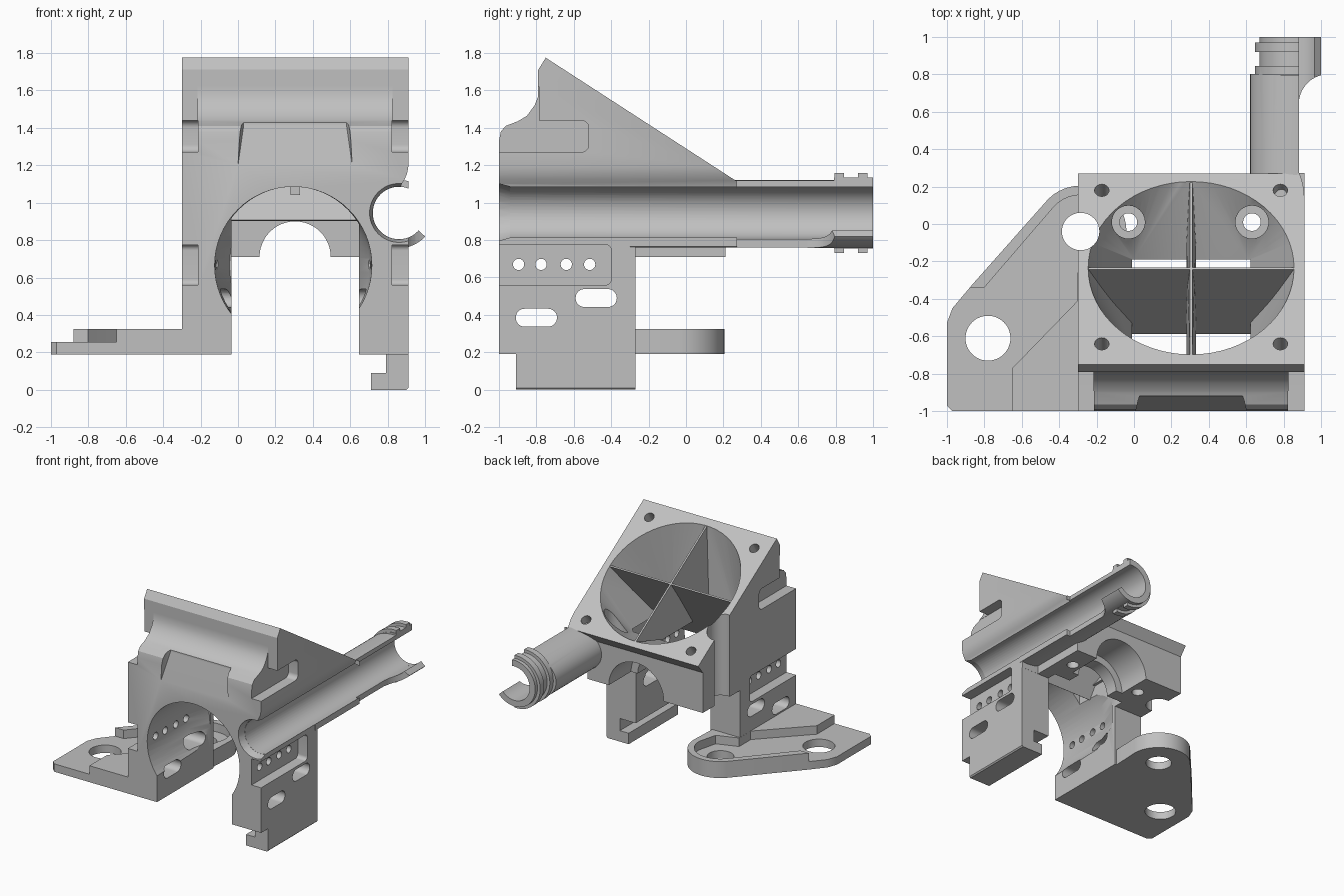
import bpy, bmesh, math
from mathutils import Vector

if "Cube" in bpy.data.objects:
    bpy.data.objects.remove(bpy.data.objects["Cube"])

grey = bpy.data.materials.new("plain grey")
grey.use_nodes = True
GREY = (0.53, 0.53, 0.53, 1)
grey.diffuse_color = GREY
grey.node_tree.nodes["Principled BSDF"].inputs["Base Color"].default_value = GREY


def finish(name, bm):
    bmesh.ops.recalc_face_normals(bm, faces=bm.faces)
    mesh = bpy.data.meshes.new(name)
    bm.to_mesh(mesh)
    bm.free()
    mesh.materials.append(grey)
    ob = bpy.data.objects.new(name, mesh)
    bpy.context.collection.objects.link(ob)
    return ob


def prism(name, points, axis, a, b):
    """Extrude a 2D outline along an axis from a to b."""
    place = {"x": lambda p, t: (t, p[0], p[1]),
             "y": lambda p, t: (p[0], t, p[1]),
             "z": lambda p, t: (p[0], p[1], t)}[axis]
    bm = bmesh.new()
    face = bm.faces.new([bm.verts.new(place(p, a)) for p in points])
    out = bmesh.ops.extrude_face_region(bm, geom=[face])
    shift = Vector(place((0, 0), b - a))
    for v in out["geom"]:
        if isinstance(v, bmesh.types.BMVert):
            v.co += shift
    return finish(name, bm)


def box(name, x0, x1, y0, y1, z0, z1):
    return prism(name, [(x0, y0), (x1, y0), (x1, y1), (x0, y1)], "z", z0, z1)


def arc(cx, cy, r, a0, a1, n=16, ry=None):
    ry = ry or r
    return [(cx + r * math.cos(math.radians(a0 + (a1 - a0) * i / n)),
             cy + ry * math.sin(math.radians(a0 + (a1 - a0) * i / n))) for i in range(n + 1)]


def ring(cx, cy, r, n=48, ry=None):
    return arc(cx, cy, r, 0, 360, n, ry)[:-1]


def rod(name, axis, cx, cy, r, a, b, ry=None):
    return prism(name, ring(cx, cy, r, 48, ry), axis, a, b)


def hull(name, points):
    bm = bmesh.new()
    for p in points:
        bm.verts.new(p)
    out = bmesh.ops.convex_hull(bm, input=bm.verts)
    bmesh.ops.delete(bm, geom=[g for g in out["geom_interior"] if g.is_valid], context="VERTS")
    return finish(name, bm)


def combine(target, others, operation="DIFFERENCE"):
    bpy.context.view_layer.objects.active = target
    for other in others:
        mod = target.modifiers.new("bool", "BOOLEAN")
        mod.operation, mod.object, mod.solver = operation, other, "EXACT"
        bpy.ops.object.modifier_apply(modifier=mod.name)
        bpy.data.objects.remove(other)


def capsule(name, y0, y1, z0, z1, r, x0, x1):
    """Rounded rectangle in the side plane, extruded in x."""
    pts = []
    for cy, cz, a in ((y1 - r, z1 - r, 0), (y0 + r, z1 - r, 90),
                      (y0 + r, z0 + r, 180), (y1 - r, z0 + r, 270)):
        pts += arc(cy, cz, r, a, a + 90, 8)
    return prism(name, pts, "x", x0, x1)


# Sloping fan face frame
MID = 0.305
TILT = math.atan2(0.66, 1.02)
DOWN = Vector((0, math.cos(TILT), -math.sin(TILT)))
NORMAL = Vector((0, math.sin(TILT), math.cos(TILT)))
SIDE = Vector((1, 0, 0))


def on_slope(x, y):
    return Vector((x, y, 1.775 - (y + 0.75) * 0.66 / 1.02))


CENTRE = on_slope(MID, -0.235)

# Main body, extruded from its side outline
body = prism("body", [(-1, .19), (-.27, .19), (-.27, .71), (.21, .71), (.21, 1.04), (.27, 1.115),
                      (-.75, 1.775), (-.79, 1.71), (-.79, 1.57), (-.81, 1.52), (-.85, 1.465),
                      (-.9, 1.435), (-.965, 1.41), (-.99, 1.38), (-1, 1.33)], "x", -.3, .91)
combine(body, [box("corner", .75, 1.2, -.269, .5, .5, .8)])

# Screw holes square to the fan face
for x in (-.172, .782):
    for y, depth in ((.18, .16), (-.64, .38)):
        top = on_slope(x, y)
        combine(body, [hull("screw_hole", [top + SIDE * p[0] + DOWN * p[1] - NORMAL * d
                                           for d in (-.05, depth) for p in ring(0, 0, .039, 16)])])

# Cable tube with its ribbed end
combine(body, [rod("tube", "y", .86, .94, .24, -.3, .8, .18),
               rod("neck", "y", .86, .945, .19, .79, 1.0),
               rod("rib", "y", .86, .945, .215, .795, .845),
               rod("rib", "y", .86, .945, .215, .92, .97)], "UNION")
combine(body, [box("trim", .88, 1.3, .272, 1.2, .5, 1.4),
               box("trim", .912, 1.3, -1.2, .3, .5, 1.4)])

# Duct funnel, nozzle cavity and tapering front bore
rim = [CENTRE + SIDE * p[0] + DOWN * p[1] + NORMAL * h
       for h in (0, .05) for p in ring(0, 0, .55, 64)]
floor = [(x, y, .98) for x in (0, .61) for y in (-.7, -.19)]
bore = [(p[0], y, p[1]) for y, r in ((-1.01, .42), (-.5, .408), (-.31, .34))
        for p in ring(.295, .665, r, 64, .42)]
combine(body, [hull("funnel", rim + floor),
               box("cavity", -.035, .645, -.7, -.19, -.5, 1.0),
               box("leg_gap", -.035, .645, -1.2, -.19, -.5, .705),
               hull("front_bore", bore)])

# Cable channel with eased edge, arches, access hole and screw counterbores
flare = hull("flare", [(p[0], y, p[1]) for y, r in ((-1.01, .16), (-.94, .141))
                       for p in ring(.86, .945, r)])
eased = [(.865, 1.07), (.875, 1.1), (.89, 1.125), (.903, 1.155), (.911, 1.2), (.96, 1.2), (.96, 1.07)]
combine(body, [rod("channel", "y", .86, .945, .14, -1.1, 1.1), flare,
               prism("eased_edge", eased, "y", -1.1, .271),
               rod("arch", "y", MID, .71, .19, -.4, .4),
               rod("arch_step", "y", MID, .71, .25, -.08, .4),
               rod("access", "z", -.285, -.04, .1, .3, 1.9)])
for x in (-.03, .63):
    combine(body, [rod("counterbore", "z", x, .01, .088, .8, 1.9),
                   rod("flange_hole", "z", x, .01, .047, .5, 1.0)])

# Shallow sloping dish in the front and open ends of the valley
dish = [(x, y, z) for x in (0, .61) for y, z in ((-1.0, 1.2), (-1.1, 1.2), (-1.1, 1.5))]
dish += [(x, -.92, z) for x in (.03, .58) for z in (1.41, 1.5)]
combine(body, [hull("front_dish", dish)])
combine(body, [box("valley_end", x, x + .3, -1.1, -.787, 1.3, 1.62) for x in (-.515, .825)])

# Side notches, round holes and long slots on both legs
for x0, x1 in ((-.5, -.213), (.823, 1.2)):
    combine(body, [capsule("upper_notch", -1.2, -.52, 1.27, 1.44, .04, x0, x1),
                   capsule("lower_notch", -1.2, -.4, .56, .775, .03, x0, x1)])
combine(body, [rod("pin_hole", "x", y, .67, .03, -.6, 1.2) for y in (-.895, -.775, -.64, -.515)])
combine(body, [capsule("slot", y - .11, y + .11, z - .048, z + .048, .047, -.6, 1.2)
               for y, z in ((-.8, .385), (-.48, .49))])

# Lip that curls under the tube end
lip = prism("tube_lip", arc(.86, .945, .188, -100, -42) + arc(.86, .945, .14, -42, -100), "y", .65, 1.0)
curve = [(.89, .6)] + arc(1.04, .64, .16, 180, 90, 10) + [(1.2, .8), (1.2, .6)]
combine(lip, [prism("lip_cut", curve, "z", .6, 1.1)])

# Hooked foot under the right leg
foot = prism("foot_hook", [(.71, 0), (.9, 0), (.91, .01), (.91, .2), (.79, .2), (.79, .09), (.71, .09)],
             "y", -.91, -.27)

# Cross fins in the duct, the upright one thicker towards its lower edge
fin = hull("cross_fin", [CENTRE + SIDE * (s * w) - NORMAL * d + DOWN * t
                         for s in (-1, 1) for t in (-.006, .006)
                         for w, d in ((.555, .004), (.35, .5), (.34, .64))])
ends = [CENTRE + DOWN * (s * .555) - NORMAL * .004 for s in (-1, 1)]
upright = hull("upright_fin", [e + SIDE * s * .007 for e in ends for s in (-1, 1)]
               + [(MID + s * .025, y, 1.04) for y in (-.71, -.1) for s in (-1, 1)])

# Mounting base with a rimmed pocket and two bolt holes
HX, HY = -.285, -.04
base = prism("mounting_base", [(-.97, -1), (-.05, -1), (-.05, -.27)] + arc(HX, HY, .245, 0, 135)
             + [(-.865, -.325), (-.97, -.45), (-1, -.53), (-1, -.97)], "z", .19, .325)
pocket = [(-1.1, -1.1), (-.65, -1.1), (-.65, -.77), (-.301, -.41), (-.301, -.26), (-.13, -.2)]
pocket += arc(HX, HY, .195, 0, 135) + [(-.8, -.34), (-1.1, -.34)]
combine(base, [prism("pocket", pocket, "z", .255, .5),
               rod("bolt_hole", "z", -.78, -.61, .12, 0, .5),
               rod("bolt_hole", "z", HX, HY, .1, 0, .5)])

# Smooth the curved walls, keep edges sharp
bpy.ops.object.select_all(action="DESELECT")
for ob in (body, lip, foot, fin, upright, base):
    ob.select_set(True)
bpy.context.view_layer.objects.active = body
bpy.ops.object.shade_smooth_by_angle(angle=math.radians(25))
